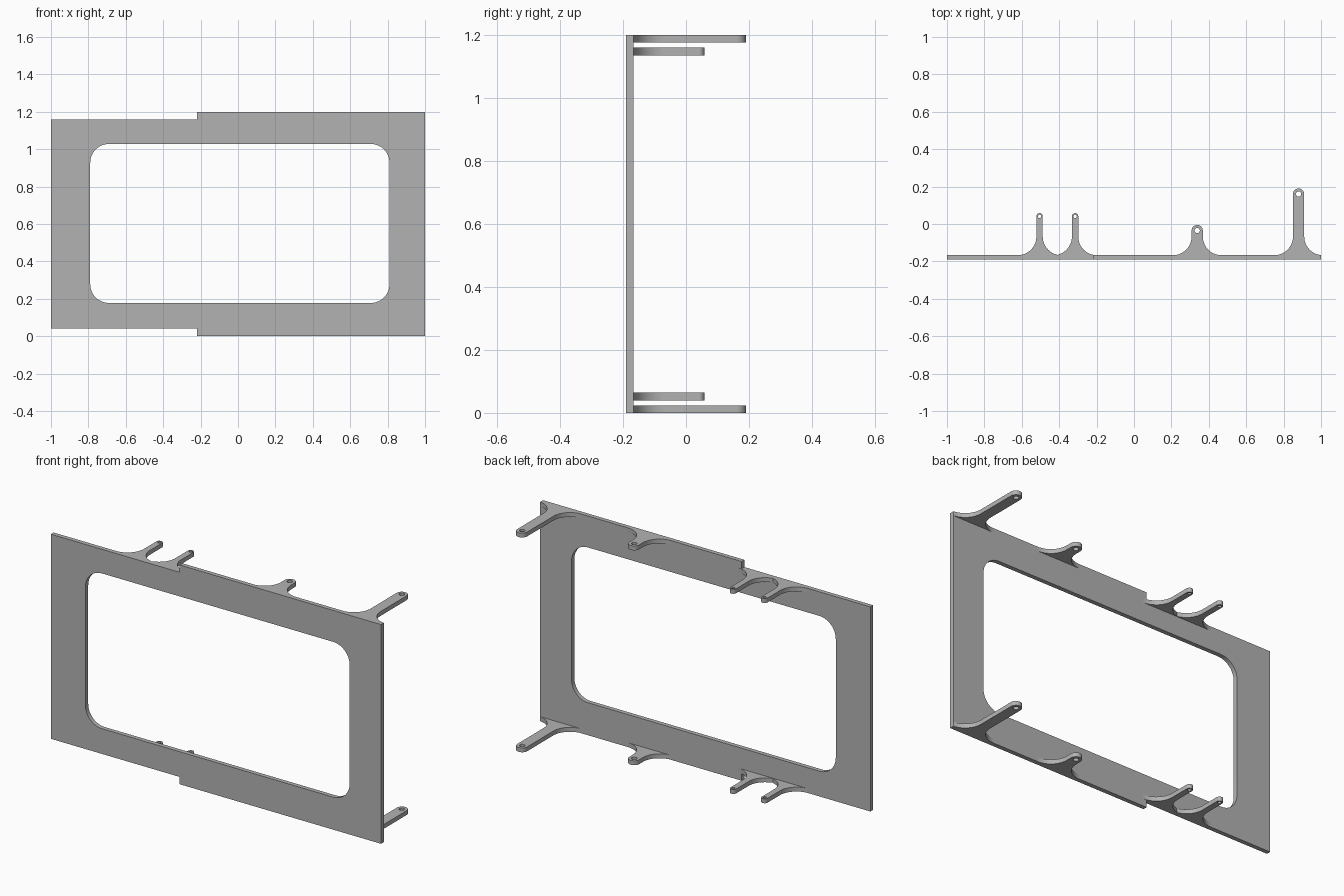
import bpy, bmesh
from math import pi, sin, cos, radians

cube = bpy.data.objects.get("Cube")
if cube:
    bpy.data.objects.remove(cube, do_unlink=True)

grey = bpy.data.materials.new("plain grey")
grey.use_nodes = True
colour = (0.45, 0.45, 0.45, 1)
grey.diffuse_color = colour
grey.node_tree.nodes["Principled BSDF"].inputs["Base Color"].default_value = colour

HEIGHT = 1.2
BACK = -0.167      # rear face of the plate
PLATE = 0.024      # plate and arm thickness
FILLET = 0.1


def arc(cx, cy, r, start, end, steps=12):
    """Points along an arc, angles in degrees."""
    angles = [radians(start + (end - start) * i / steps) for i in range(steps + 1)]
    return [(cx + r * cos(a), cy + r * sin(a)) for a in angles]


def slab(name, loops, thickness, location, rotation=(0, 0, 0)):
    """Extrude closed outlines (inner loops become holes) into a solid."""
    curve = bpy.data.curves.new(name, "CURVE")
    curve.dimensions = "2D"
    curve.fill_mode = "BOTH"
    curve.extrude = thickness / 2
    for loop in loops:
        spline = curve.splines.new("POLY")
        spline.points.add(len(loop) - 1)
        for point, (x, y) in zip(spline.points, loop):
            point.co = (x, y, 0, 1)
        spline.use_cyclic_u = True
    temp = bpy.data.objects.new(name + " outline", curve)
    bpy.context.collection.objects.link(temp)
    graph = bpy.context.evaluated_depsgraph_get()
    mesh = bpy.data.meshes.new_from_object(temp.evaluated_get(graph))
    bpy.data.objects.remove(temp, do_unlink=True)

    bm = bmesh.new()
    bm.from_mesh(mesh)
    bmesh.ops.remove_doubles(bm, verts=bm.verts, dist=1e-5)
    bmesh.ops.recalc_face_normals(bm, faces=bm.faces)
    bm.to_mesh(mesh)
    bm.free()
    mesh.materials.clear()
    mesh.materials.append(grey)
    obj = bpy.data.objects.new(name, mesh)
    obj.location, obj.rotation_euler = location, rotation
    bpy.context.collection.objects.link(obj)
    bpy.ops.object.select_all(action="DESELECT")
    obj.select_set(True)
    bpy.context.view_layer.objects.active = obj
    bpy.ops.object.shade_smooth_by_angle(angle=radians(35))
    return obj


# Front plate: stepped outline with a rounded window
STEP_X, STEP = -0.22, 0.04
outline = [(-1, STEP), (STEP_X, STEP), (STEP_X, 0), (1, 0), (1, HEIGHT),
           (STEP_X, HEIGHT), (STEP_X, HEIGHT - STEP), (-1, HEIGHT - STEP)]
left, right, low, high, r = -0.79, 0.81, 0.178, 1.028, 0.1
window = (arc(right - r, high - r, r, 0, 90) + arc(left + r, high - r, r, 90, 180)
          + arc(left + r, low + r, r, 180, 270) + arc(right - r, low + r, r, 270, 360))
slab("front_plate", [outline, window], PLATE, (0, BACK - PLATE / 2, 0), (pi / 2, 0, 0))


# Rear arms: flared root, rounded tip, pin hole
def arm(name, x, half, tip, hole, inset, z, lo=-1, hi=1):
    root = BACK + FILLET
    shape = [(x - half - FILLET, BACK - 0.005), (x + half + FILLET, BACK - 0.005)]
    shape += arc(x + half + FILLET, root, FILLET, 270, 180)
    shape += arc(x, tip - half, half, 0, 180)
    shape += arc(x - half - FILLET, root, FILLET, 0, -90)
    shape = [(min(max(px, lo), hi), py) for px, py in shape]
    pin = arc(x, tip - half, hole, 0, 345, 23)
    slab(name, [shape, pin], PLATE, (0, 0, z + inset))


MID = -0.41   # where the two small arms meet
for level in ("lower", "upper"):
    def height(offset):
        z = offset + PLATE / 2
        return z if level == "lower" else HEIGHT - z
    arm(level + "_outer_small_arm", -0.505, 0.017, 0.058, 0.009, 0, height(STEP), hi=MID)
    arm(level + "_inner_small_arm", -0.315, 0.017, 0.058, 0.009, 0, height(STEP), lo=MID)
    arm(level + "_short_arm", 0.338, 0.03, -0.005, 0.014, 0, height(0))
    arm(level + "_long_arm", 0.88, 0.03, 0.19, 0.014, 0, height(0))
